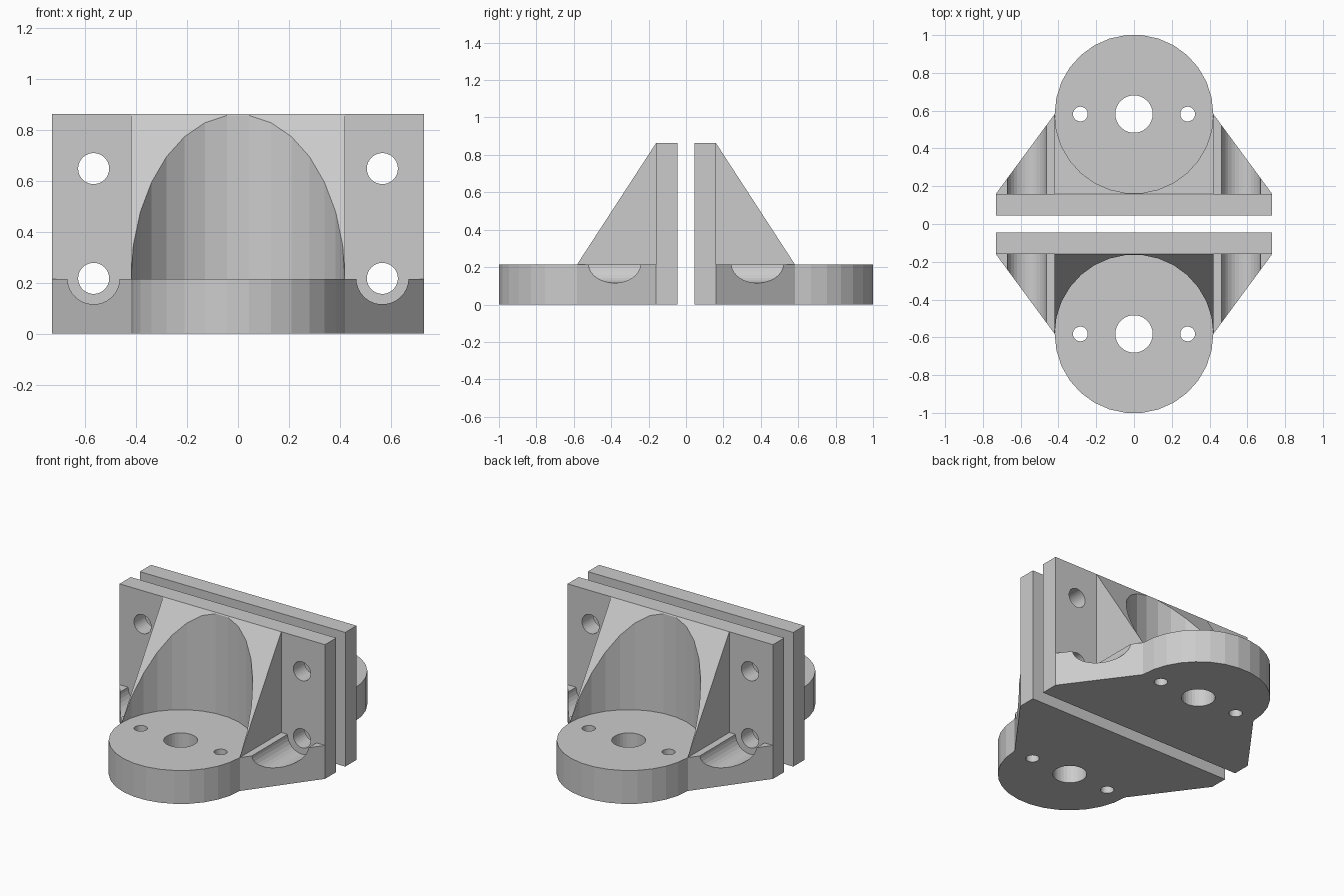
import bpy, bmesh, math
from mathutils import Matrix, Vector

if "Cube" in bpy.data.objects:
    bpy.data.objects.remove(bpy.data.objects["Cube"])

HALF_W, TOP, FOOT_H = 0.731, 0.863, 0.215      # plate half width, plate height, foot height
Y_BACK, Y_FRONT = -0.046, -0.16                # plate faces
CY, R = -0.582, 0.42                           # round end of the foot
HOLE_X = 0.567

grey = bpy.data.materials.new("plain grey")
grey.diffuse_color = (0.6, 0.6, 0.6, 1)
grey.use_nodes = True
grey.node_tree.nodes["Principled BSDF"].inputs["Base Color"].default_value = grey.diffuse_color


def prism(name, points, direction):
    """Extrude a closed polygon of 3D points."""
    bm = bmesh.new()
    face = bm.faces.new([bm.verts.new(p) for p in points])
    ext = bmesh.ops.extrude_face_region(bm, geom=[face])["geom"]
    bmesh.ops.translate(bm, vec=Vector(direction),
                        verts=[g for g in ext if isinstance(g, bmesh.types.BMVert)])
    bmesh.ops.recalc_face_normals(bm, faces=bm.faces)
    me = bpy.data.meshes.new(name)
    bm.to_mesh(me)
    bm.free()
    me.materials.append(grey)
    ob = bpy.data.objects.new(name, me)
    bpy.context.collection.objects.link(ob)
    return ob


def ring(r, n=30):
    return [(r * math.cos(2 * math.pi * i / n), r * math.sin(2 * math.pi * i / n)) for i in range(n)]


def post(x, y, r, z0, z1):
    return prism("cutter", [(x + a, y + b, z0) for a, b in ring(r)], (0, 0, z1 - z0))


def bar(x, z, r, y0, y1):
    return prism("cutter", [(x + a, y0, z + b) for a, b in ring(r)], (0, y1 - y0, 0))


def combine(ob, other, operation):
    """Apply a boolean and discard the second object."""
    mod = ob.modifiers.new("join", 'BOOLEAN')
    mod.operation, mod.solver, mod.object = operation, 'EXACT', other
    bpy.context.view_layer.update()
    dg = bpy.context.evaluated_depsgraph_get()
    me = bpy.data.meshes.new_from_object(ob.evaluated_get(dg))
    ob.modifiers.clear()
    ob.data = me
    bpy.data.objects.remove(other)


# upright mounting plate
bracket = prism("front_bracket", [(-HALF_W, Y_BACK, 0), (HALF_W, Y_BACK, 0),
                                  (HALF_W, Y_FRONT, 0), (-HALF_W, Y_FRONT, 0)], (0, 0, TOP))

# foot: tapered sides running into a round end
arc = [(a, CY + b, 0) for a, b in (ring(R) + ring(R)[:1])[15:]]
foot = prism("foot", [(0.7, -0.1, 0), (-0.7, -0.1, 0), (-HALF_W, Y_FRONT, 0)] + arc
             + [(HALF_W, Y_FRONT, 0)], (0, 0, FOOT_H))
for s in (-1, 1):                               # screwdriver grooves
    combine(foot, bar(s * HOLE_X, FOOT_H + 0.003, 0.103, -0.8, -0.13), 'DIFFERENCE')

# sloped gusset hollowed by the round clearance
gusset = prism("gusset", [(-R, -0.1, 0.1), (-R, -0.1, 0.78), (-R, Y_FRONT, TOP),
                          (-R, CY, FOOT_H), (-R, -0.5, 0.1)], (2 * R, 0, 0))
combine(gusset, post(0, CY, R, 0.15, 1.0), 'DIFFERENCE')

combine(bracket, foot, 'UNION')
combine(bracket, gusset, 'UNION')

# holes in the plate and in the foot
for s in (-1, 1):
    for z in (0.217, 0.648):
        combine(bracket, bar(s * HOLE_X, z, 0.061, -0.3, 0.1), 'DIFFERENCE')
    combine(bracket, post(s * 0.284, CY, 0.039, -0.1, 0.4), 'DIFFERENCE')
combine(bracket, post(0, CY, 0.099, -0.1, 0.4), 'DIFFERENCE')

# second bracket, back to back with the first
back = bpy.data.objects.new("back_bracket", bracket.data.copy())
back.data.transform(Matrix.Rotation(math.pi, 4, 'Z'))
bpy.context.collection.objects.link(back)
